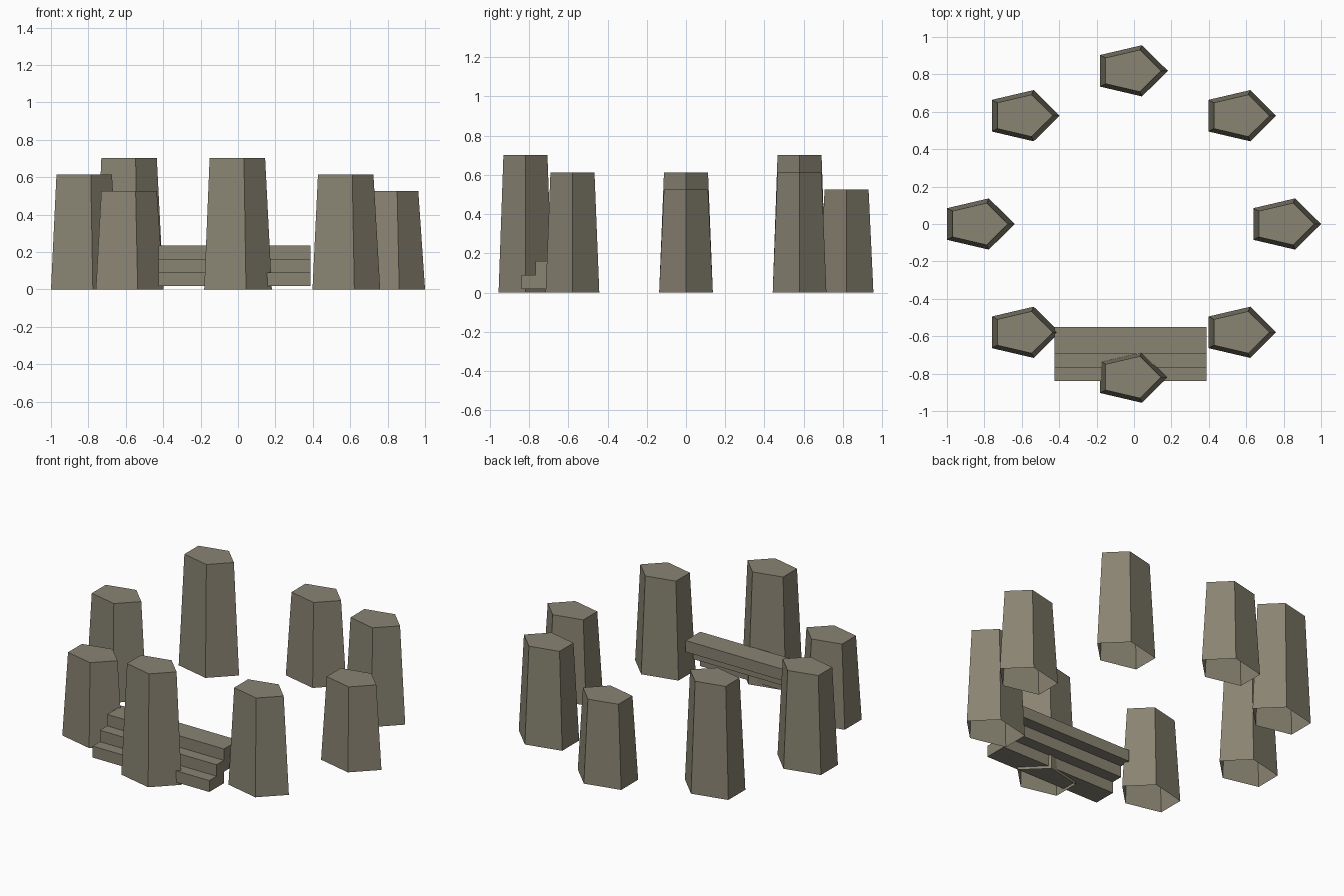
import bpy, bmesh, math

if "Cube" in bpy.data.objects:
    bpy.data.objects.remove(bpy.data.objects["Cube"])

stone_mat = bpy.data.materials.new("weathered stone")
stone_mat.diffuse_color = (0.25, 0.228, 0.168, 1)
stone_mat.use_nodes = True
stone_mat.node_tree.nodes["Principled BSDF"].inputs["Base Color"].default_value = stone_mat.diffuse_color

CX = -0.019            # centre of the ring
RING = 0.819           # ring radius
RX, RY = 0.2, 0.144    # pentagon radii at the ground
TAPER = 0.82           # top size relative to base


def finish(bm, name):
    bmesh.ops.recalc_face_normals(bm, faces=bm.faces)
    mesh = bpy.data.meshes.new(name)
    bm.to_mesh(mesh)
    bm.free()
    mesh.materials.append(stone_mat)
    obj = bpy.data.objects.new(name, mesh)
    bpy.context.collection.objects.link(obj)
    return obj


def standing_stone(name, x, y, height):
    """Tapered five-sided pillar, capped on top and open underneath."""
    bm = bmesh.new()
    rings = []
    for z, s in ((0, 1), (height, TAPER)):
        rings.append([bm.verts.new((x + s * RX * math.cos(math.tau * k / 5),
                                    y + s * RY * math.sin(math.tau * k / 5), z))
                      for k in range(5)])
    low, top = rings
    for k in range(5):
        j = (k + 1) % 5
        bm.faces.new((low[k], low[j], top[j], top[k]))
    bm.faces.new(top)
    finish(bm, name)


def box(name, x0, x1, y0, y1, z0, z1):
    bm = bmesh.new()
    bmesh.ops.create_cube(bm, size=1)
    for v in bm.verts:
        v.co = (x1 if v.co.x > 0 else x0,
                y1 if v.co.y > 0 else y0,
                z1 if v.co.z > 0 else z0)
    finish(bm, name)


# Ring of eight stones, counter-clockwise from the right (+x)
LOW, MID, TALL = 0.526, 0.613, 0.702
for i, h in enumerate((LOW, MID, LOW, TALL, MID, LOW, TALL, MID)):
    a = math.tau * i / 8
    standing_stone(f"standing_stone_{i + 1}",
                   CX + RING * math.cos(a), RING * math.sin(a), h)

# Three overlapping slab steps rising toward the middle
for i in range(3):
    y = -0.84 + 0.0725 * i
    z = 0.018 + 0.072 * i
    box(f"step_{i + 1}", CX - 0.407, CX + 0.407, y, y + 0.145, z, z + 0.072)
